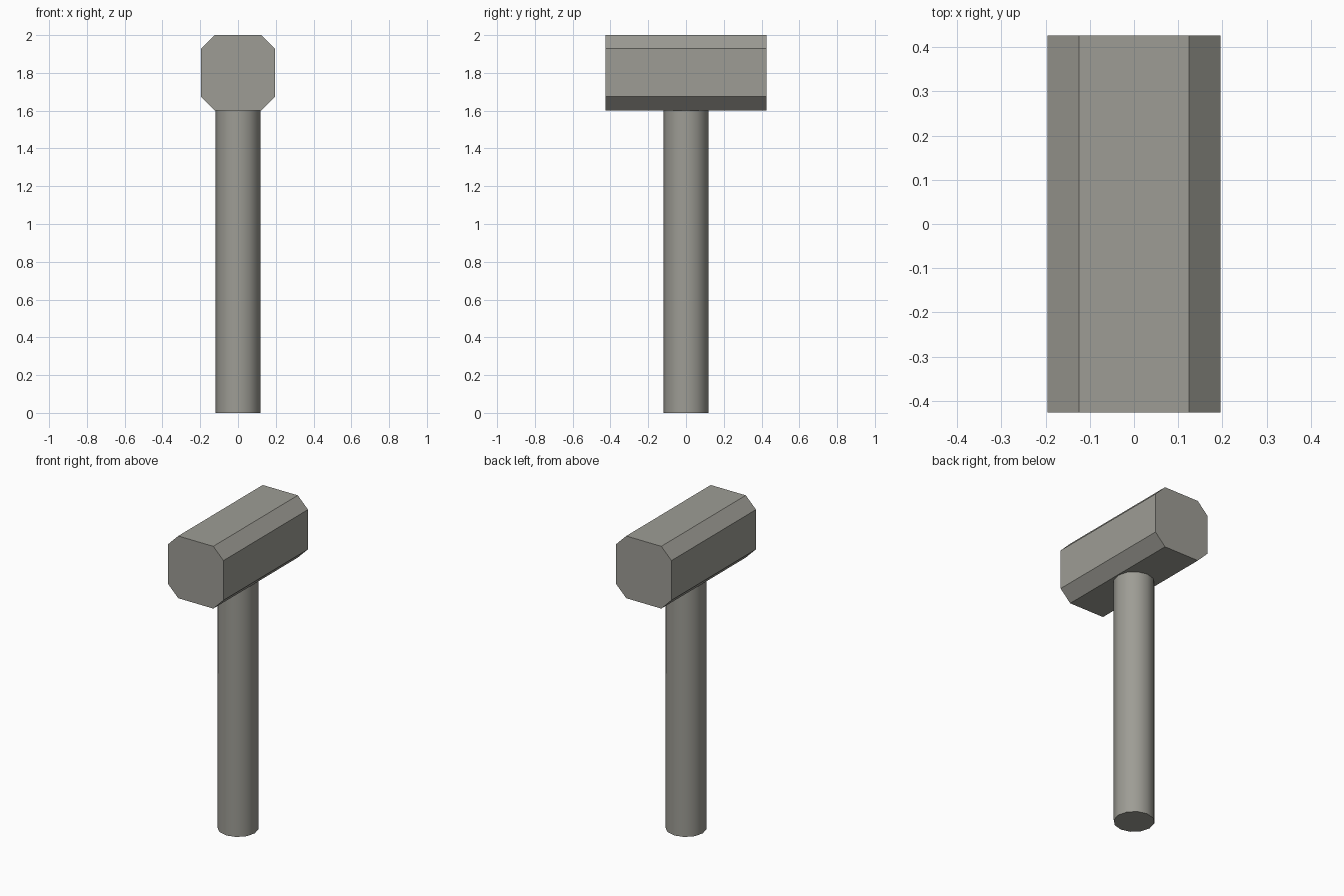
import bpy, bmesh, math

if "Cube" in bpy.data.objects:
    bpy.data.objects.remove(bpy.data.objects["Cube"])

# Dark warm grey shared by both parts
stone = bpy.data.materials.new("dark_grey")
stone.diffuse_color = (0.34, 0.335, 0.30, 1)
stone.use_nodes = True
stone.node_tree.nodes["Principled BSDF"].inputs["Base Color"].default_value = stone.diffuse_color

# Hammer head: chamfered rectangle profile extruded along y
W, Z0, Z1, C, L = 0.196, 1.602, 2.0, 0.072, 0.427
profile = [(W - C, Z0), (W, Z0 + C), (W, Z1 - C), (W - C, Z1)]
profile += [(-x, z) for x, z in reversed(profile)]
bm = bmesh.new()
face = bm.faces.new([bm.verts.new((x, -L, z)) for x, z in profile])
ext = bmesh.ops.extrude_face_region(bm, geom=[face], use_keep_orig=True)
moved = [g for g in ext["geom"] if isinstance(g, bmesh.types.BMVert)]
bmesh.ops.translate(bm, verts=moved, vec=(0, 2 * L, 0))
bmesh.ops.recalc_face_normals(bm, faces=bm.faces)
mesh = bpy.data.meshes.new("hammer_head")
bm.to_mesh(mesh)
bm.free()
mesh.materials.append(stone)
bpy.context.collection.objects.link(bpy.data.objects.new("hammer_head", mesh))

# Handle: smooth-shaded cylinder reaching just inside the head
H = Z0 + 0.005
bpy.ops.mesh.primitive_cylinder_add(vertices=12, radius=0.119, depth=H, location=(0, 0, H / 2))
handle = bpy.context.object
handle.name = "handle"
handle.data.materials.append(stone)
bpy.ops.object.shade_smooth_by_angle(angle=math.radians(40))
